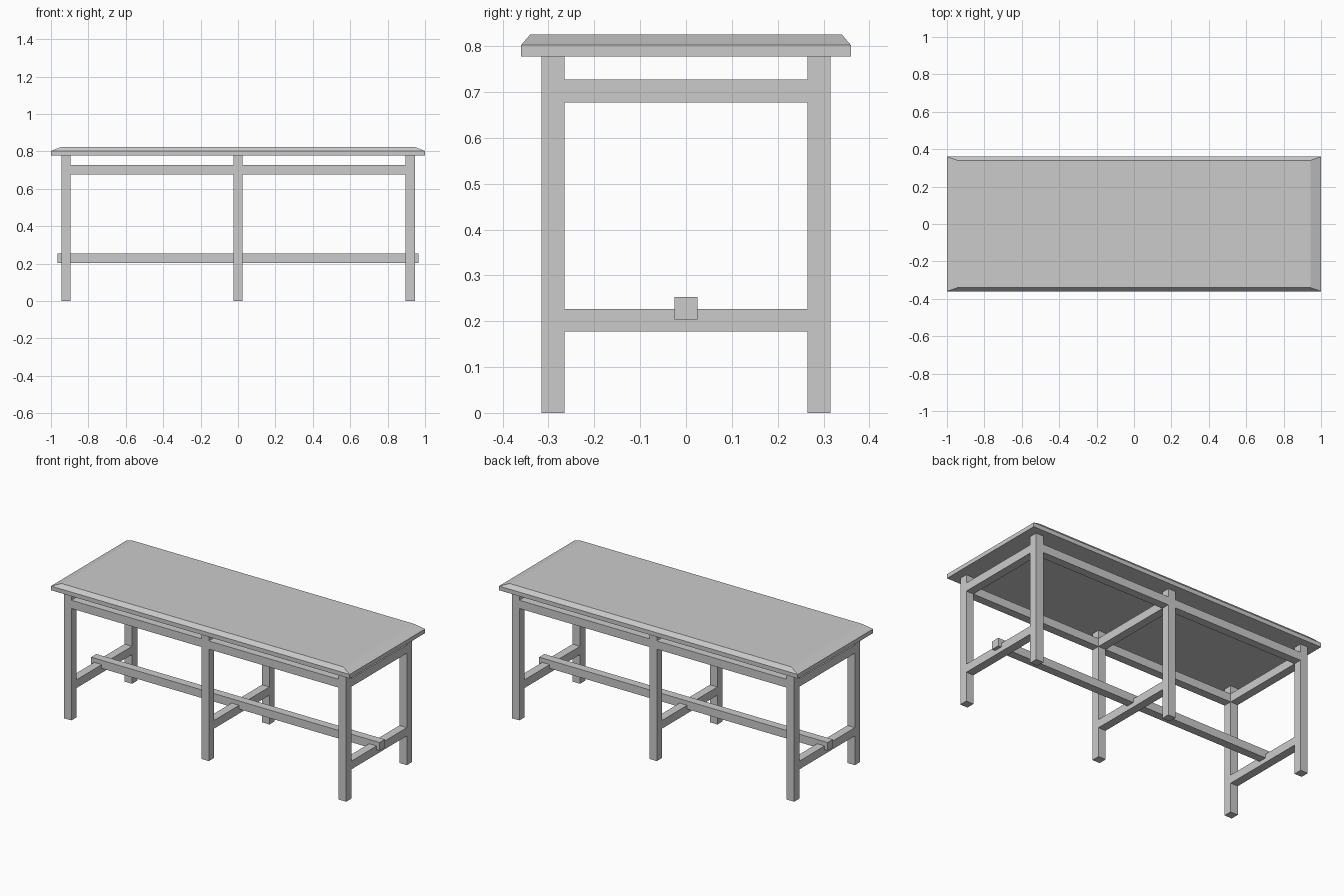
import bpy
import bmesh

if "Cube" in bpy.data.objects:
    bpy.data.objects.remove(bpy.data.objects["Cube"])


def box(name, x0, x1, y0, y1, z0, z1):
    bm = bmesh.new()
    bmesh.ops.create_cube(bm, size=1)
    for v in bm.verts:
        v.co.x = x0 if v.co.x < 0 else x1
        v.co.y = y0 if v.co.y < 0 else y1
        v.co.z = z0 if v.co.z < 0 else z1
    return finish(name, bm)


def finish(name, bm):
    me = bpy.data.meshes.new(name)
    bm.to_mesh(me)
    bm.free()
    ob = bpy.data.objects.new(name, me)
    bpy.context.collection.objects.link(ob)
    return ob


H = 0.025            # half thickness of every beam
LEG_X, LEG_Y = 0.92, 0.29
RAIL_Z = (0.677, 0.727)
BRACE_Z = (0.177, 0.227)

# Tabletop: slab whose upper rim slopes inwards
bm = bmesh.new()
rings = []
for x, y, z in ((1, 0.36, 0.777), (1, 0.36, 0.802), (0.943, 0.34, 0.825)):
    rings.append([bm.verts.new((sx * x, sy * y, z))
                  for sx, sy in ((-1, -1), (1, -1), (1, 1), (-1, 1))])
for a, b in zip(rings, rings[1:]):
    for i in range(4):
        j = (i + 1) % 4
        bm.faces.new((a[i], a[j], b[j], b[i]))
bm.faces.new(rings[0][::-1])
bm.faces.new(rings[-1])
finish("tabletop", bm)

# Three leg frames: two legs, upper cross rail and lower brace
for label, x in (("left", -LEG_X), ("middle", 0), ("right", LEG_X)):
    for side, y in (("front", -LEG_Y), ("back", LEG_Y)):
        box(f"{side}_{label}_leg", x - H, x + H, y - H, y + H, 0, 0.777)
    for part, z in (("cross_rail", RAIL_Z), ("lower_brace", BRACE_Z)):
        box(f"{label}_{part}", x - H, x + H, -LEG_Y + H, LEG_Y - H, *z)

# Long rails between the legs, under the tabletop
for side, y in (("front", -LEG_Y), ("back", LEG_Y)):
    for label, x0, x1 in (("left", -LEG_X + H, -H), ("right", H, LEG_X - H)):
        box(f"{side}_{label}_rail", x0, x1, y - H, y + H, *RAIL_Z)

# Central stretcher lapped over the lower braces
box("stretcher", -0.966, 0.966, -H, H, 0.204, 0.253)
